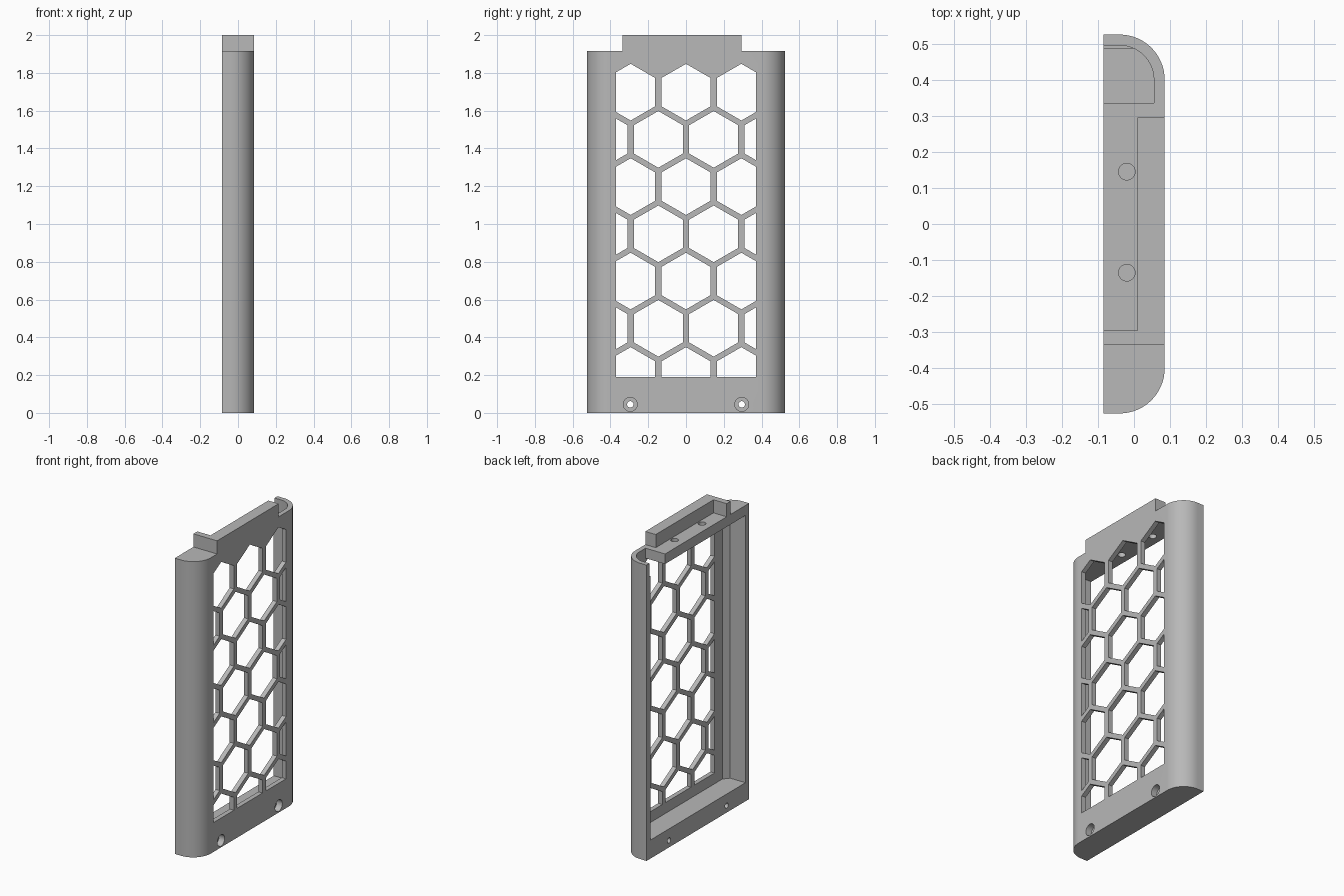
import bpy, bmesh, math
from mathutils import Vector

cube = bpy.data.objects.get("Cube")
if cube:
    bpy.data.objects.remove(cube, do_unlink=True)

grey = bpy.data.materials.new("plain grey")
grey.use_nodes = True
grey.diffuse_color = (0.48, 0.48, 0.48, 1)
grey.node_tree.nodes["Principled BSDF"].inputs["Base Color"].default_value = grey.diffuse_color

HALF, WIDE, RADIUS = 0.085, 0.525, 0.125
SHOULDER, TOP = 1.915, 2.0
CEILING, FLOOR, INNER = 1.85, 0.12, 0.055


def add_prism(bm, points, low, high, axis="z"):
    """Extrude (x, y) points along z, or (y, z) points along x."""
    place = (lambda p, h: (p[0], p[1], h)) if axis == "z" else (lambda p, h: (h, p[0], p[1]))
    face = bm.faces.new([bm.verts.new(place(p, low)) for p in points])
    moved = bmesh.ops.extrude_face_region(bm, geom=[face])["geom"]
    shift = place((0, 0), high - low)
    bmesh.ops.translate(bm, vec=Vector(shift), verts=[v for v in moved if isinstance(v, bmesh.types.BMVert)])


def finish(bm, name):
    bmesh.ops.recalc_face_normals(bm, faces=bm.faces)
    mesh = bpy.data.meshes.new(name)
    bm.to_mesh(mesh)
    bm.free()
    mesh.materials.append(grey)
    obj = bpy.data.objects.new(name, mesh)
    bpy.context.collection.objects.link(obj)
    return obj


def prism(name, points, low, high, axis="z"):
    bm = bmesh.new()
    add_prism(bm, points, low, high, axis)
    return finish(bm, name)


def box(name, x0, x1, y0, y1, z0, z1):
    return prism(name, [(x0, y0), (x1, y0), (x1, y1), (x0, y1)], z0, z1)


def ring(u, v, radius, count, start=0.0):
    return [(u + radius * math.cos(start + math.tau * i / count),
             v + radius * math.sin(start + math.tau * i / count)) for i in range(count)]


def corner(radius, steps=16):
    """Quarter arc of the rounded edge on the +y side, from the outer face to the side."""
    return [(HALF - RADIUS + radius * math.cos(math.pi / 2 * i / steps),
             WIDE - RADIUS + radius * math.sin(math.pi / 2 * i / steps)) for i in range(steps + 1)]


def combine(target, tool, operation):
    mod = target.modifiers.new(operation, "BOOLEAN")
    mod.operation, mod.solver, mod.object = operation, "EXACT", tool
    bpy.context.view_layer.objects.active = target
    bpy.ops.object.modifier_apply(modifier=mod.name)
    bpy.data.objects.remove(tool, do_unlink=True)


def mirrored(side):
    return side + [(x, -y) for x, y in reversed(side)]


# Rounded shell
panel = prism("vent_panel", mirrored(corner(RADIUS) + [(-HALF, WIDE)]), 0, SHOULDER)

# Raised tab along the top, with an end block
tab = [(0.01, 0.295), (0.01, -0.295), (-HALF, -0.295), (-HALF, -0.335), (HALF, -0.335), (HALF, 0.295)]
combine(panel, prism("tab", tab, CEILING + 0.02, TOP), "UNION")

# Hollow open at the back
hollow = mirrored([(INNER, 0.45), (0.025, 0.487), (-0.2, 0.487)])
combine(panel, prism("hollow", hollow, FLOOR, CEILING), "DIFFERENCE")

# Slot through the top at one end
slot = [(INNER, 0.335)] + corner(RADIUS - 0.03) + [(-0.2, 0.495), (-0.2, 0.335)]
combine(panel, prism("slot", slot, CEILING - 0.02, TOP + 0.1), "DIFFERENCE")

# Honeycomb openings, trimmed to a rectangle
bm = bmesh.new()
PITCH, ROW = 0.293, 0.25
for row in range(7):
    columns = (-1, 0, 1) if row % 2 == 0 else (-1.5, -0.5, 0.5, 1.5)
    for column in columns:
        add_prism(bm, ring(column * PITCH, 1.698 - row * ROW, 0.15, 6, math.pi / 2), 0.03, 0.2, "x")
for point, normal in (((0, 0.37, 0), (0, 1, 0)), ((0, -0.37, 0), (0, -1, 0)), ((0, 0, 0.19), (0, 0, -1))):
    cut = bmesh.ops.bisect_plane(bm, geom=bm.verts[:] + bm.edges[:] + bm.faces[:], dist=1e-5,
                                 plane_co=point, plane_no=normal, clear_outer=True)
    edges = [e for e in cut["geom_cut"] if isinstance(e, bmesh.types.BMEdge)]
    bmesh.ops.holes_fill(bm, edges=edges, sides=0)
combine(panel, finish(bm, "honeycomb"), "DIFFERENCE")

# Counterbored screw holes at the bottom
for y in (-0.295, 0.295):
    combine(panel, prism("screw_hole", ring(y, 0.045, 0.017, 24), -0.2, 0.2, "x"), "DIFFERENCE")
    combine(panel, prism("counterbore", ring(y, 0.045, 0.037, 32), 0.045, 0.2, "x"), "DIFFERENCE")

# Holes through the top ledge
for y in (-0.135, 0.145):
    combine(panel, prism("ledge_hole", ring(-0.02, y, 0.023, 24), CEILING - 0.05, TOP + 0.1), "DIFFERENCE")

bpy.ops.object.select_all(action="DESELECT")
panel.select_set(True)
bpy.context.view_layer.objects.active = panel
bpy.ops.object.shade_smooth_by_angle(angle=math.radians(25))
